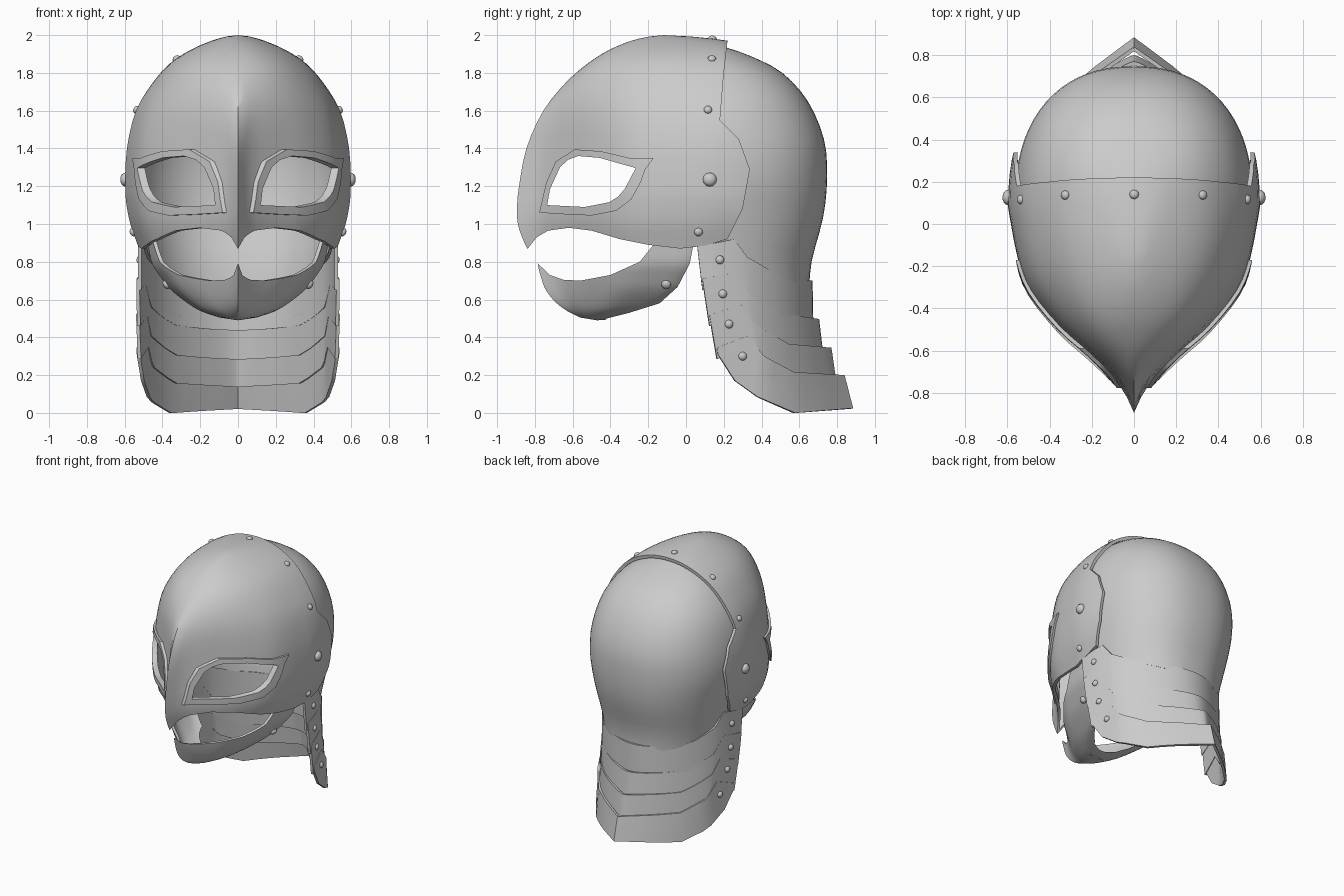
import bpy, bmesh, math
from mathutils import Vector, Matrix
from mathutils.bvhtree import BVHTree

if "Cube" in bpy.data.objects:
    bpy.data.objects.remove(bpy.data.objects["Cube"])


def smooth(pts, n):
    """Catmull-Rom resampling of a list of tuples."""
    ext = [pts[0]] + pts + [pts[-1]]
    out = []
    for i in range(len(pts) - 1):
        for j in range(n):
            t = j / n
            out.append(tuple(.5 * (2*q + (r-p)*t + (2*p-5*q+4*r-s)*t*t + (3*q-p-3*r+s)*t**3)
                             for p, q, r, s in zip(*ext[i:i+4])))
    return out + [pts[-1]]


def add_object(name, bm, centre=None):
    bmesh.ops.recalc_face_normals(bm, faces=bm.faces[:])
    if centre:  # open sheets: make normals face away from the centre
        if sum((f.calc_center_median() - Vector(centre)).dot(f.normal) for f in bm.faces) < 0:
            bmesh.ops.reverse_faces(bm, faces=bm.faces[:])
    me = bpy.data.meshes.new(name)
    bm.to_mesh(me)
    bm.free()
    ob = bpy.data.objects.new(name, me)
    bpy.context.collection.objects.link(ob)
    return ob


def bake(ob):
    bpy.context.view_layer.update()
    ev = ob.evaluated_get(bpy.context.evaluated_depsgraph_get())
    me = bpy.data.meshes.new_from_object(ev)
    ob.modifiers.clear()
    ob.data = me


# horizontal section of the keeled front: (x / half width, depth / front depth)
KEEL = smooth([(0, 1), (.11, .873), (.348, .73), (.588, .6), (.82, .42), (.924, .25), (1, 0)], 3)


def section(z, yf, yc, yb, w, k):
    half = []
    n = len(KEEL) - 1
    for i, (ku, kv) in enumerate(KEEL):
        a = i / n * math.pi / 2
        u = math.sin(a) * (1 - k) + ku * k
        v = math.cos(a) * (1 - k) + kv * k
        half.append((w * u, yc + (yf - yc) * v, z))
    for i in range(1, n + 1):
        a = i / n * math.pi / 2
        half.append((w * max(math.cos(a), 0) ** .87 if i < n else 0,
                     yc + (yb - yc) * math.sin(a) ** .87, z))
    return half + [(-x, y, zz) for x, y, zz in half[-2:0:-1]]


def dome(name, rows, apex, centre, s_out, s_in):
    """Closed thick shell between two scaled copies of one lofted dome."""
    bm = bmesh.new()
    c = Vector(centre)
    rims = []
    for s in (s_out, s_in):
        loops = [[bm.verts.new(c + (Vector(p) - c) * s) for p in section(*r)] for r in smooth(rows, 3)]
        top = bm.verts.new(c + (Vector(apex) - c) * s)
        m = len(loops[0])
        for a, b in zip(loops, loops[1:]):
            for i in range(m):
                bm.faces.new((a[i], a[(i+1) % m], b[(i+1) % m], b[i]))
        for i in range(m):
            bm.faces.new((loops[-1][i], loops[-1][(i+1) % m], top))
        rims.append(loops[0])
    for i in range(m):
        bm.faces.new((rims[0][i], rims[0][(i+1) % m], rims[1][(i+1) % m], rims[1][i]))
    return add_object(name, bm)


def trim(ob, keep, hole=None):
    """Trim a shell with outlines drawn in the side view (y, z)."""
    cutters = []
    for outline, op in ((keep, 'INTERSECT'), (hole, 'DIFFERENCE')):
        if not outline:
            continue
        bm = bmesh.new()
        l, r = [[bm.verts.new((x, y, z)) for y, z in outline] for x in (-1.5, 1.5)]
        bm.faces.new(l)
        bm.faces.new(r[::-1])
        for i in range(len(l)):
            bm.faces.new((l[i-1], l[i], r[i], r[i-1]))
        cut = add_object("cutter", bm)
        cut.hide_render = True
        mod = ob.modifiers.new("trim", 'BOOLEAN')
        mod.operation, mod.solver, mod.object = op, 'EXACT', cut
        cutters.append(cut)
    bake(ob)
    for cut in cutters:
        bpy.data.objects.remove(cut)


# face mask with beak and eye openings
mask_rows = [(.80, -.80, .05, .72, .50, 1), (.9, -.855, .06, .76, .535, 1), (1.0, -.89, .07, .78, .57, 1),
             (1.1, -.894, .08, .8, .59, 1), (1.2, -.884, .08, .8, .597, 1), (1.4, -.845, .09, .8, .588, .9),
             (1.6, -.755, .11, .77, .54, .55), (1.75, -.635, .1, .68, .45, .2), (1.85, -.52, .08, .56, .36, 0),
             (1.92, -.41, .04, .42, .255, 0), (1.97, -.29, 0, .22, .14, 0), (1.993, -.19, -.08, .02, .06, 0)]
mask_apex, mid = (0, -.12, 2.0), (0, .1, 1.2)
mask_edge = [(-.85, .855), (-.79, .93), (-.73, .965), (-.62, .98), (-.5, .965), (-.35, .92), (-.2, .89),
             (-.03, .87), (.1, .885), (.22, .92), (.3, 1.08), (.338, 1.29), (.28, 1.45), (.18, 1.55),
             (.2, 1.8), (.235, 2.1), (-1, 2.1), (-1, .75)]
eye = [(-.735, 1.1), (-.72, 1.185), (-.667, 1.3), (-.625, 1.34), (-.57, 1.36), (-.456, 1.35), (-.266, 1.296),
       (-.325, 1.185), (-.36, 1.145), (-.404, 1.116), (-.535, 1.09)]
mask = dome("face_mask", mask_rows, mask_apex, mid, 1, .968)
trim(mask, mask_edge, eye)

# raised rims round both eyes
rim_edge = [(-.777, 1.06), (-.74, 1.22), (-.69, 1.33), (-.59, 1.395), (-.45, 1.385), (-.3, 1.35), (-.17, 1.35),
            (-.215, 1.29), (-.24, 1.22), (-.29, 1.13), (-.37, 1.07), (-.5, 1.045), (-.62, 1.05)]
rims = dome("eye_rims", mask_rows, mask_apex, mid, 1.026, .985)
trim(rims, rim_edge, eye)

# rear skull shell
skull_rows = [(.62, -.4, .1, .65, .45, 0), (.8, -.45, .1, .665, .485, 0), (1.04, -.5, .1, .727, .53, 0),
              (1.25, -.5, .1, .747, .563, 0), (1.45, -.5, .1, .73, .55, 0), (1.65, -.5, .1, .645, .49, 0),
              (1.8, -.45, .1, .51, .38, 0), (1.89, -.35, .1, .34, .25, 0), (1.945, -.15, .05, .18, .11, 0)]
skull = dome("rear_skull", skull_rows, (0, .02, 1.96), mid, 1, .97)
trim(skull, [(.08, .87), (.06, 2.1), (1, 2.1), (1, .68), (.6, .68), (.3, .8)])

# jaw guard
jaw_rows = [(.98, -.80, 0, .3, .49, 1), (.88, -.79, 0, .3, .475, 1), (.79, -.785, -.02, .25, .455, 1),
            (.72, -.768, -.06, .2, .41, 1), (.656, -.745, -.1, .1, .36, 1), (.59, -.695, -.18, 0, .28, .9),
            (.54, -.63, -.27, -.1, .2, .7), (.505, -.56, -.38, -.2, .1, .4)]
jaw = dome("jaw_guard", jaw_rows, (0, -.47, .49), (0, -.2, .95), 1, .955)
trim(jaw, [(-.95, .9), (-.784, .79), (-.72, .73), (-.65, .705), (-.56, .70), (-.4, .73), (-.245, .8), (-.18, .88),
           (-.12, .95), (.05, .95), (.02, .79), (-.045, .666), (-.14, .58), (-.3, .53), (-.42, .5),
           (-.5, .4), (-.95, .4)])

# neck lames: edge curves in the side view, from cheek to spine
edges = [[(.06, .88), (.255, .92), (.325, .825), (.49, .73), (.67, .70)],
         [(.087, .71), (.255, .74), (.345, .62), (.52, .525), (.705, .497)],
         [(.125, .52), (.293, .57), (.36, .47), (.545, .365), (.77, .345)],
         [(.165, .345), (.325, .407), (.415, .30), (.57, .217), (.84, .2)],
         [(.17, .31), (.26, .17), (.38, .085), (.58, .0), (.885, .025)]]
spine = [.675, .73, .80, .885]
POINTED = [(0, 1), (.42, .85), (.63, .64), (.8, .38), (1, 0)]


def plan(v, k):
    v = min(max(v, 0), 1)
    for (a, p), (b, q) in zip(POINTED, POINTED[1:]):
        if a <= v <= b:
            u = p + (q - p) * (v - a) / (b - a)
            break
    return u * k + math.sqrt(1 - v * v) * (1 - k)


def resample(pts):
    out = []
    for i, (a, b) in enumerate(zip(pts, pts[1:])):
        n = 8 if i == 3 else 3
        for j in range(n):
            t = math.sin(j / n * math.pi / 2) if i == 3 else j / n
            out.append((a[0] + (b[0] - a[0]) * t, a[1] + (b[1] - a[1]) * t))
    return out + [pts[-1]]


lames = []
for i in range(4):
    upper = edges[i]
    lower = edges[i+1] if i == 3 else [(y, z - .06) for y, z in edges[i+1][:4]] + [(spine[i], edges[i+1][4][1] - .06)]
    w, k = .53 + .008 * i, (.2, .5, .8, 1)[i]
    bm, grid = bmesh.new(), []
    for t in (0, .33, .67, 1):
        yb = upper[4][0] + (lower[4][0] - upper[4][0]) * t
        half = []
        for (y0, z0), (y1, z1) in zip(resample(upper), resample(lower)):
            y, z = y0 + (y1 - y0) * t, z0 + (z1 - z0) * t
            half.append((w * plan((y - .1) / (yb - .1), k), y, z))
        half[-1] = (0, yb, half[-1][2])
        grid.append([bm.verts.new(p) for p in half + [(-x, y, z) for x, y, z in half[-2::-1]]])
    for a, b in zip(grid, grid[1:]):
        for j in range(len(a) - 1):
            bm.faces.new((a[j], a[j+1], b[j+1], b[j]))
    lame = add_object("neck_lame_%d" % (i + 1), bm, (0, .1, .4))
    mod = lame.modifiers.new("thickness", 'SOLIDIFY')
    mod.thickness, mod.offset = .018, -1
    bake(lame)
    lames.append(lame)

# domed rivets seated on the plates
bm = bmesh.new()


def rivet(ob, origin, direction, r):
    tree = BVHTree.FromPolygons([v.co for v in ob.data.vertices], [p.vertices[:] for p in ob.data.polygons])
    loc, nor, _, _ = tree.ray_cast(Vector(origin), Vector(direction))
    if loc is None:
        return
    if nor.dot(Vector(direction)) > 0:
        nor = -nor
    m = Matrix.Translation(loc) @ nor.to_track_quat('Z', 'Y').to_matrix().to_4x4() @ Matrix.Diagonal((1, 1, .75, 1))
    bmesh.ops.create_uvsphere(bm, u_segments=12, v_segments=8, radius=r, matrix=m)


spots = [(mask, .137, 1.875, .022), (mask, .116, 1.605, .022), (mask, .126, 1.235, .037), (mask, .066, .957, .023),
         (jaw, -.105, .68, .026), (lames[0], .18, .81, .023), (lames[1], .195, .63, .023),
         (lames[2], .228, .47, .023), (lames[3], .3, .3, .023)]
for ob, y, z, r in spots:
    for s in (1, -1):
        rivet(ob, (2 * s, y, z), (-s, 0, 0), r)
rivet(mask, (.001, .14, 3), (0, 0, -1), .022)
add_object("rivets", bm)

# smooth shading with crisp edges
for ob in bpy.context.scene.objects:
    bpy.context.view_layer.objects.active = ob
    ob.select_set(True)
bpy.ops.object.shade_smooth_by_angle(angle=math.radians(35))
